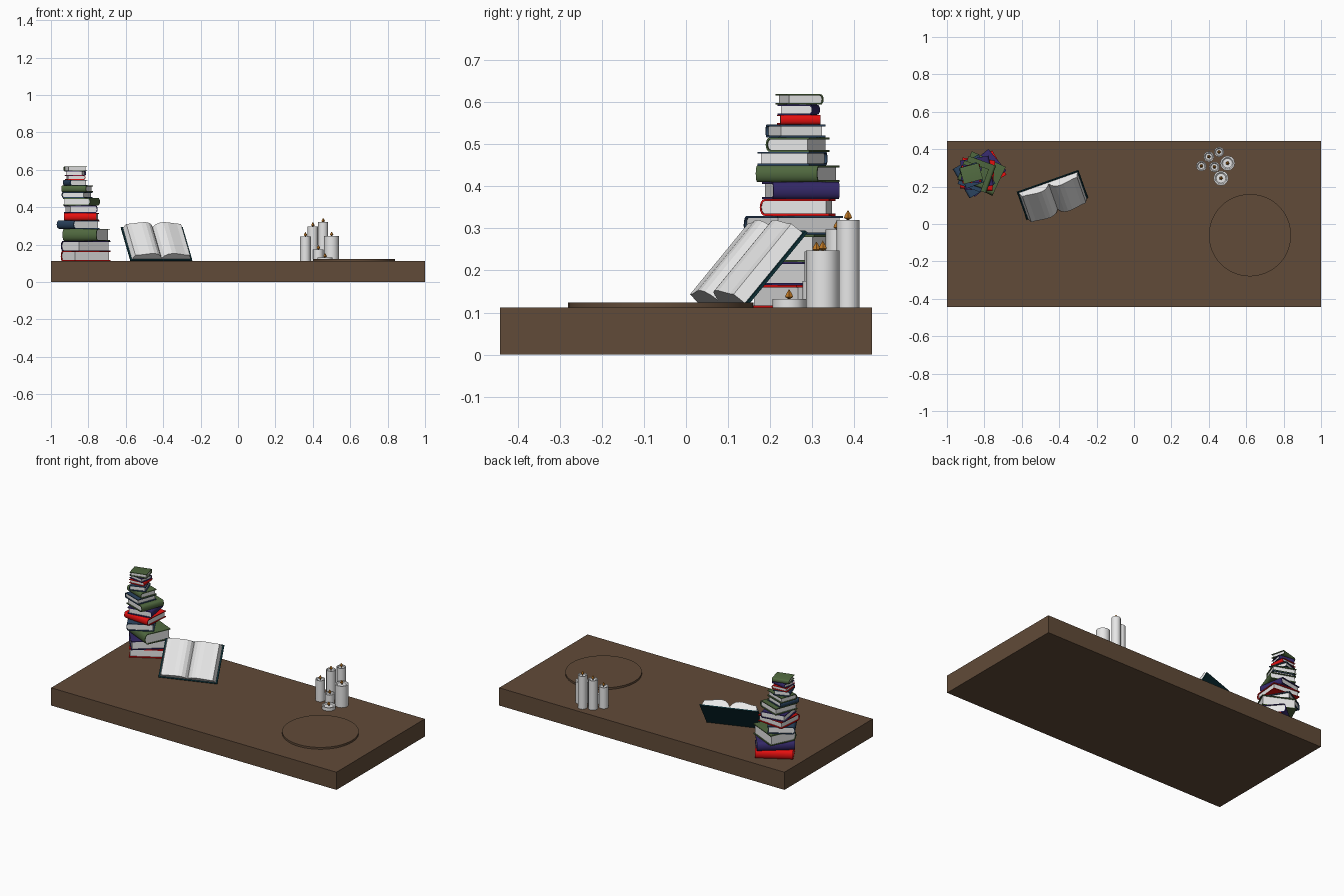
import bpy, bmesh
from math import sin, cos, pi, radians
from mathutils import Matrix, Vector

if "Cube" in bpy.data.objects:
    bpy.data.objects.remove(bpy.data.objects["Cube"], do_unlink=True)


def material(name, r, g, b):
    m = bpy.data.materials.new(name)
    m.use_nodes = True
    m.diffuse_color = (r, g, b, 1)
    bsdf = next(n for n in m.node_tree.nodes if n.type == 'BSDF_PRINCIPLED')
    bsdf.inputs["Base Color"].default_value = (r, g, b, 1)
    return m


WOOD = material("brown wood", .12, .07, .04)
WHITE = material("white paper and wax", .8, .8, .8)
RED = material("red cover", .8, .005, .005)
GREEN = material("green cover", .08, .14, .05)
PURPLE = material("purple cover", .035, .022, .14)
BLUE = material("blue cover", .025, .06, .12)
TEAL = material("dark teal cover", .004, .032, .042)
FLAME = material("orange flame", .55, .2, .02)
WICK = material("dark wick", .03, .015, .01)


def finish(bm, name, mat, matrix=None, smooth=None):
    bmesh.ops.recalc_face_normals(bm, faces=bm.faces)
    mesh = bpy.data.meshes.new(name)
    bm.to_mesh(mesh)
    bm.free()
    mesh.materials.append(mat)
    obj = bpy.data.objects.new(name, mesh)
    bpy.context.collection.objects.link(obj)
    if matrix:
        obj.matrix_world = matrix
    if smooth:
        bpy.ops.object.select_all(action='DESELECT')
        obj.select_set(True)
        bpy.context.view_layer.objects.active = obj
        bpy.ops.object.shade_smooth_by_angle(angle=radians(smooth))
    return obj


def box(name, size, centre, mat, matrix=None):
    bm = bmesh.new()
    bmesh.ops.create_cube(bm, size=1)
    bmesh.ops.scale(bm, vec=size, verts=bm.verts)
    bmesh.ops.translate(bm, vec=centre, verts=bm.verts)
    return finish(bm, name, mat, matrix)


def prism(name, outline, length, mat, matrix, smooth=None):
    """Extrude an (x, z) outline along local y, centred."""
    bm = bmesh.new()
    face = bm.faces.new([bm.verts.new((x, -length / 2, z)) for x, z in outline])
    ext = bmesh.ops.extrude_face_region(bm, geom=[face])
    verts = [v for v in ext["geom"] if isinstance(v, bmesh.types.BMVert)]
    bmesh.ops.translate(bm, vec=(0, length, 0), verts=verts)
    return finish(bm, name, mat, matrix, smooth)


def lathe(name, profile, sides, mat, loc, smooth=None):
    """Spin an (r, z) profile round z; the end points lie on the axis."""
    bm = bmesh.new()
    rings = []
    for r, z in profile:
        n = 1 if r == 0 else sides
        rings.append([bm.verts.new((r * cos(2 * pi * i / sides), r * sin(2 * pi * i / sides), z))
                      for i in range(n)])
    for a, b in zip(rings, rings[1:]):
        for i in range(sides):
            j = (i + 1) % sides
            quad = [a[i % len(a)], a[j % len(a)], b[j % len(b)], b[i % len(b)]]
            bm.faces.new(list(dict.fromkeys(quad)))
    return finish(bm, name, mat, Matrix.Translation(loc), smooth)


# Table slab and the low round plate on it
TOP = .112
box("table_top", (2, .885, TOP), (0, 0, TOP / 2), WOOD)
lathe("round_plate", [(0, 0), (.22, 0), (.22, .012), (0, .012)], 48, WOOD, (.62, -.06, TOP), 40)


# Closed book: wrapped cover with a round spine, and an inset page block
def closed_book(name, x, y, z, length, depth, thick, heading, mat):
    place = Matrix.Translation((x, y, z)) @ Matrix.Rotation(radians(heading), 4, 'Z')
    board = min(.005, thick * .14)
    bulge = thick * .3
    back = depth / 2 - bulge

    def arc(lo, hi, b):
        mid, half = (lo + hi) / 2, (hi - lo) / 2
        angles = [-pi / 2 + pi * i / 8 for i in range(9)]
        return [(back + b * cos(a), mid + half * sin(a)) for a in angles]

    outer = arc(0, thick, bulge)
    inner = arc(board, thick - board, bulge - board * .8)
    fore = -depth / 2
    cover = [(fore, 0)] + outer + [(fore, thick), (fore, thick - board)] + inner[::-1] + [(fore, board)]
    prism(name + "_cover", cover, length, mat, place, 35)
    pages = [(fore + .007, board)] + inner + [(fore + .007, thick - board)]
    prism(name + "_pages", pages, length - .012, WHITE, place, 35)


# Stack: x, y, spine length, depth, thickness, spine heading, colour
STACK = [
    (-.815, .273, .22, .15, .053, 120, RED),
    (-.815, .273, .22, .15, .055, 130, PURPLE),
    (-.812, .270, .20, .17, .065, -115, GREEN),
    (-.855, .255, .18, .16, .045, -150, BLUE),
    (-.837, .265, .175, .165, .040, -95, RED),
    (-.840, .273, .16, .155, .040, 10, PURPLE),
    (-.837, .265, .155, .155, .040, -20, GREEN),
    (-.860, .253, .13, .13, .032, 160, BLUE),
    (-.860, .265, .14, .11, .034, -110, GREEN),
    (-.870, .260, .115, .10, .031, -160, BLUE),
    (-.870, .268, .095, .10, .023, 5, RED),
    (-.870, .268, .10, .085, .024, 80, PURPLE),
    (-.870, .270, .105, .09, .025, 105, GREEN),
]
height = TOP
for i, (x, y, length, depth, thick, heading, mat) in enumerate(STACK):
    closed_book(f"stacked_book_{i + 1}", x, y, height, length, depth, thick, heading, mat)
    height += thick

# Open book leaning back: local x across, y up the page, z out of the page
lean = (Matrix.Translation((-.41, .083, TOP + .003))
        @ Matrix.Rotation(radians(19.5), 4, 'Z') @ Matrix.Rotation(radians(49), 4, 'X'))
box("open_book_cover", (.35, .235, .007), (0, .1175, 0), TEAL, lean)
page_centre = lean @ Matrix.Translation((0, .1175, 0))
curve = [(0, .012), (.012, .032), (.03, .045), (.05, .05), (.075, .049), (.1, .044), (.13, .038), (.155, .036)]
for side, label in ((1, "left"), (-1, "right")):
    outline = [(side * u, n) for u, n in curve] + [(side * .166, .0035), (0, .0035)]
    prism(f"open_book_{label}_pages", outline, .222, WHITE, page_centre)

# Candles: x, y, radius, top height
CANDLES = [
    (.36, .31, .028, .245), (.40, .36, .028, .297), (.455, .385, .027, .32),
    (.50, .325, .04, .247), (.43, .305, .028, .175), (.465, .245, .04, .132),
]
for i, (x, y, r, top) in enumerate(CANDLES):
    h = top - TOP
    wax = [(0, 0), (r, 0), (r, h), (r * .8, h), (r * .65, h - .005), (0, h - .005)]
    lathe(f"candle_{i + 1}", wax, 12, WHITE, (x, y, TOP), 40)
    lathe(f"wick_{i + 1}", [(0, 0), (.003, 0), (.003, .01), (0, .01)], 6, WICK, (x, y, top - .006))
    lathe(f"flame_{i + 1}", [(0, 0), (.01, .006), (.008, .012), (0, .025)], 5, FLAME, (x, y, top - .001))
